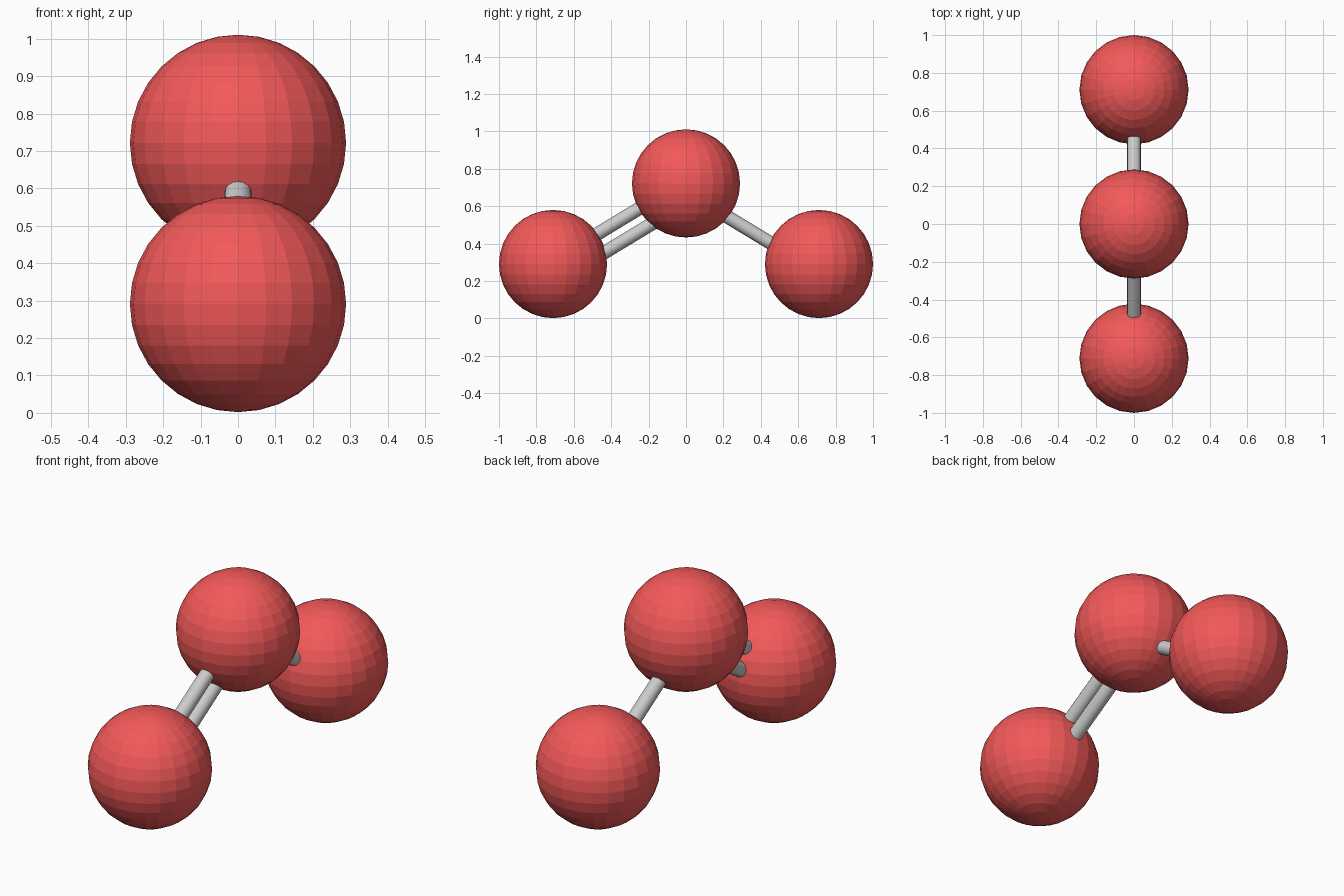
import bpy
from mathutils import Vector

if "Cube" in bpy.data.objects:
    bpy.data.objects.remove(bpy.data.objects["Cube"])

RADIUS = 0.289
BOND_RADIUS = 0.036
LEFT = Vector((0, -0.711, 0.291))
CENTRE = Vector((0, 0, 0.722))
RIGHT = Vector((0, 0.711, 0.291))

red = bpy.data.materials.new("red")
red.diffuse_color = (0.9, 0.1, 0.1, 1)
red.use_nodes = True
red.node_tree.nodes["Principled BSDF"].inputs["Base Color"].default_value = red.diffuse_color


def atom(name, loc):
    bpy.ops.mesh.primitive_uv_sphere_add(segments=24, ring_count=16, radius=RADIUS, location=loc)
    ob = bpy.context.object
    ob.name = name
    ob.data.materials.append(red)


def bond(name, a, b, offset):
    # rod from a to b, shifted sideways (upwards positive) in the molecule plane
    d = (b - a).normalized()
    up = Vector((0, -d.z, d.y))
    if up.z < 0:
        up = -up
    bpy.ops.mesh.primitive_cylinder_add(vertices=16, radius=BOND_RADIUS,
                                        depth=(b - a).length - 0.3,
                                        location=(a + b) / 2 + up * offset)
    ob = bpy.context.object
    ob.name = name
    ob.rotation_euler = d.to_track_quat('Z', 'Y').to_euler()
    bpy.ops.object.shade_smooth_by_angle()


# three atoms
atom("left_atom", LEFT)
atom("centre_atom", CENTRE)
atom("right_atom", RIGHT)

# double bond on the left, single bond on the right
bond("double_bond_upper", LEFT, CENTRE, 0.015)
bond("double_bond_lower", LEFT, CENTRE, -0.09)
bond("single_bond", CENTRE, RIGHT, -0.038)
